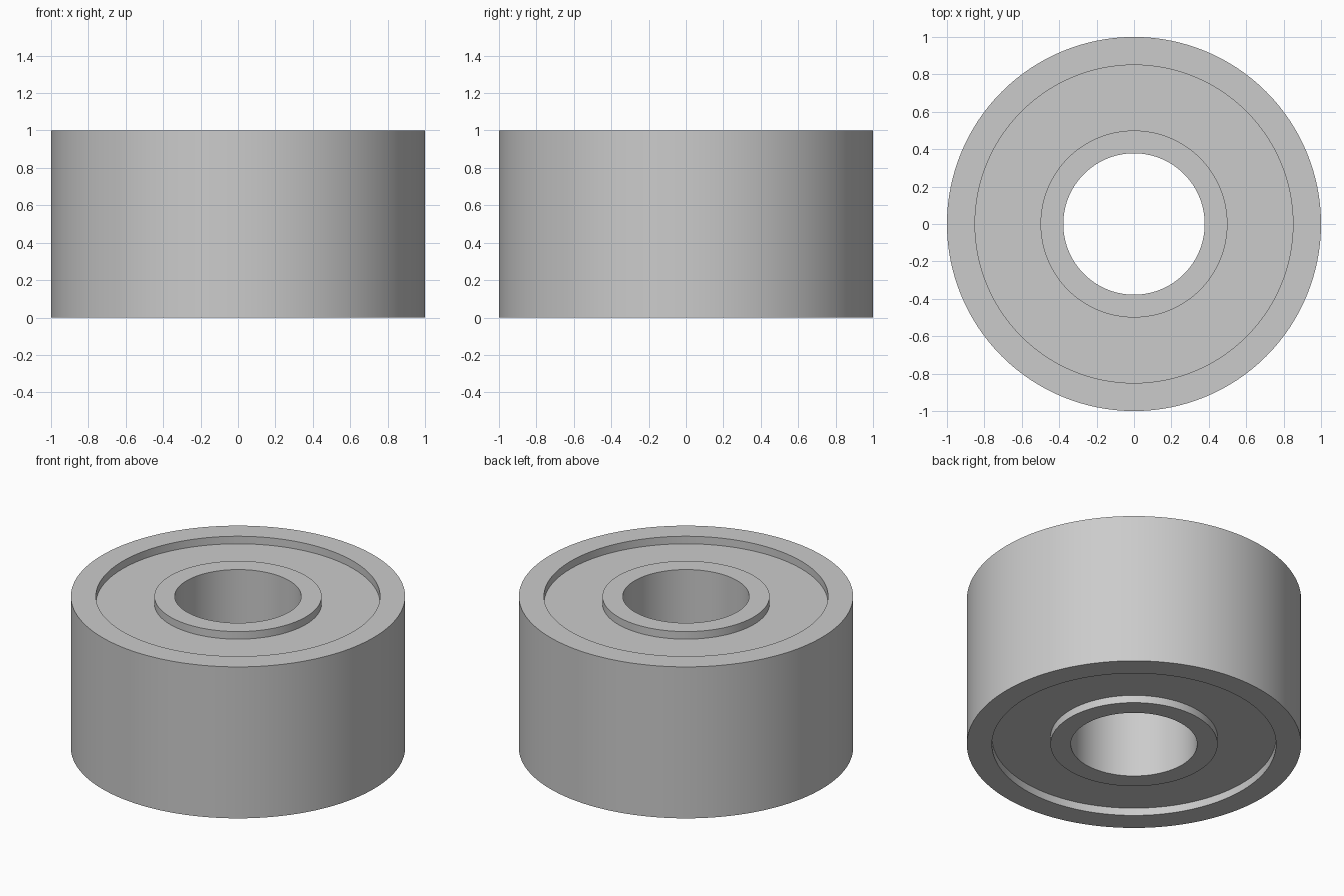
import bpy
import bmesh
from math import cos, sin, tau, radians

SEGMENTS = 128

cube = bpy.data.objects.get("Cube")
if cube:
    bpy.data.objects.remove(cube, do_unlink=True)

# One grey metal for every part
steel = bpy.data.materials.new("grey steel")
steel.use_nodes = True
grey = (0.6, 0.6, 0.6, 1)
steel.diffuse_color = grey
steel.node_tree.nodes["Principled BSDF"].inputs["Base Color"].default_value = grey


def ring(name, inner, outer, bottom, top):
    """Sweep a rectangular section around the z axis."""
    section = [(inner, bottom), (outer, bottom), (outer, top), (inner, top)]
    bm = bmesh.new()
    loops = []
    for i in range(SEGMENTS):
        a = tau * i / SEGMENTS
        loops.append([bm.verts.new((r * cos(a), r * sin(a), z)) for r, z in section])
    for i, here in enumerate(loops):
        ahead = loops[(i + 1) % SEGMENTS]
        for j in range(len(section)):
            k = (j + 1) % len(section)
            bm.faces.new((here[j], ahead[j], ahead[k], here[k]))
    bmesh.ops.recalc_face_normals(bm, faces=bm.faces)
    mesh = bpy.data.meshes.new(name)
    bm.to_mesh(mesh)
    bm.free()
    mesh.materials.append(steel)
    obj = bpy.data.objects.new(name, mesh)
    bpy.context.collection.objects.link(obj)
    bpy.ops.object.select_all(action="DESELECT")
    obj.select_set(True)
    bpy.context.view_layer.objects.active = obj
    bpy.ops.object.shade_smooth_by_angle(angle=radians(30))
    return obj


# Two full-height races with a recessed shield seated between them
ring("outer_race", 0.85, 1.0, 0, 1)
ring("inner_race", 0.378, 0.5, 0, 1)
ring("shield", 0.49, 0.86, 0.05, 0.95)
